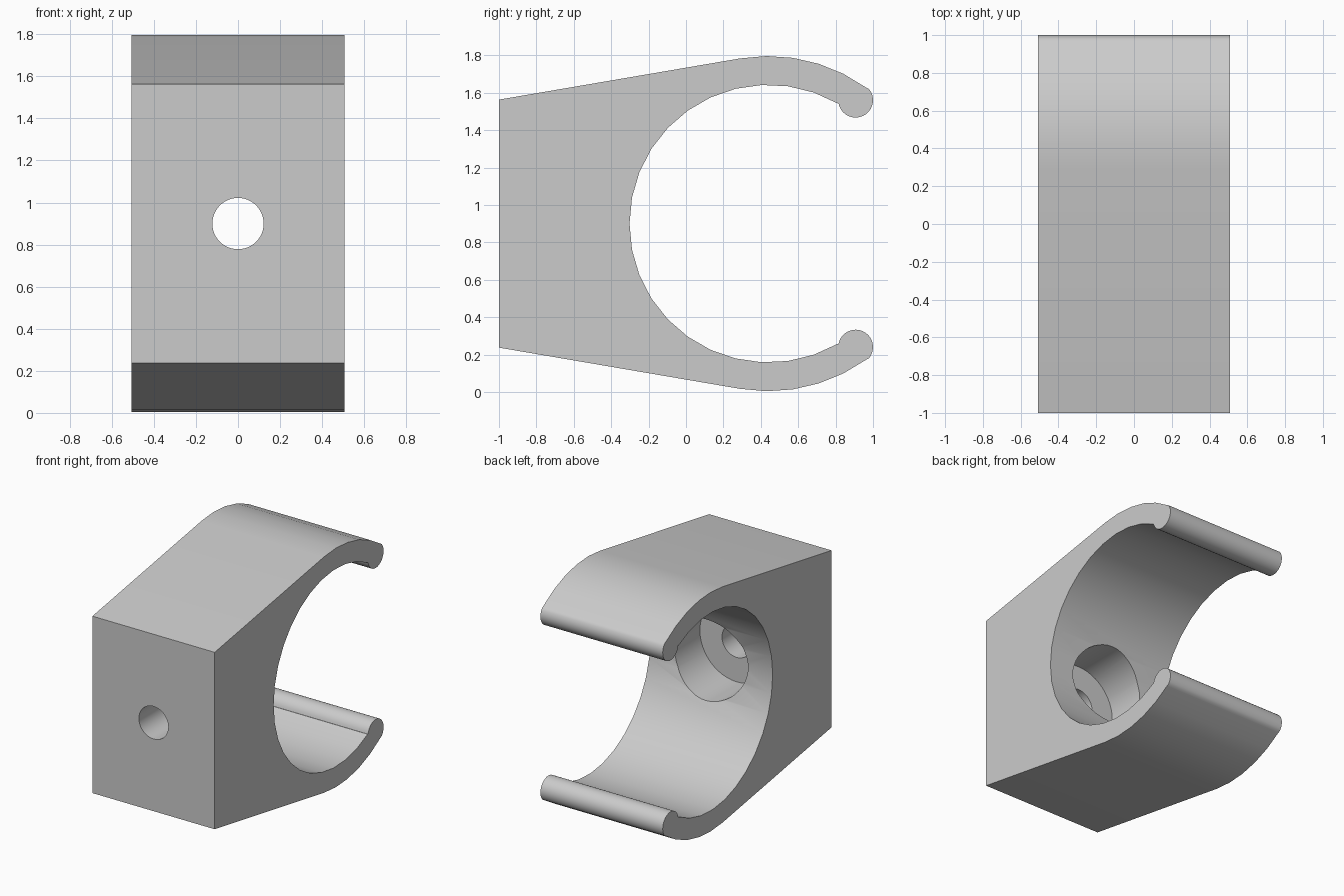
import bpy, bmesh, math

if "Cube" in bpy.data.objects:
    bpy.data.objects.remove(bpy.data.objects["Cube"])

CY, CZ = 0.44, 0.90          # centre of the gripped tube
R_IN, R_OUT = 0.742, 0.896   # inner and outer arm radii
HALF_W = 0.507               # half width of the clip

grey = bpy.data.materials.new("light_grey")
grey.diffuse_color = (0.6, 0.6, 0.6, 1)
grey.use_nodes = True
grey.node_tree.nodes["Principled BSDF"].inputs["Base Color"].default_value = grey.diffuse_color


def arc(cy, cz, r, a0, a1, n):
    """Points on an arc, angles in degrees, as (y, z)."""
    angles = [math.radians(a0 + (a1 - a0) * i / n) for i in range(n + 1)]
    return [(cy + r * math.cos(a), cz + r * math.sin(a)) for a in angles]


def cutter(name, radius, y0, y1):
    """Hidden cylinder along y."""
    bpy.ops.mesh.primitive_cylinder_add(
        vertices=48, radius=radius, depth=y1 - y0,
        location=(0, (y0 + y1) / 2, CZ), rotation=(math.pi / 2, 0, 0))
    ob = bpy.context.object
    ob.name = name
    ob.hide_render = True
    ob.hide_set(True)
    ob.data.materials.append(grey)
    return ob


# Upper half of the side profile: back plate, sloped top, arm, rounded tip, bore
upper = [(-1.0, 1.563)]
upper += arc(CY, CZ, R_OUT, 99.65, 54.4, 5)
upper += arc(0.907, 1.56, 0.093, 40, -170, 18)
upper += arc(CY, CZ, R_IN, 60, 180, 11)
# Mirror it about the tube centre; the point on the axis is shared
lower = [(y, 2 * CZ - z) for y, z in reversed(upper[:-1])]

bm = bmesh.new()
face = bm.faces.new([bm.verts.new((-HALF_W, y, z)) for y, z in upper + lower])
ext = bmesh.ops.extrude_face_region(bm, geom=[face])
bmesh.ops.translate(bm, vec=(2 * HALF_W, 0, 0),
                    verts=[v for v in ext["geom"] if isinstance(v, bmesh.types.BMVert)])
bmesh.ops.recalc_face_normals(bm, faces=bm.faces[:])
mesh = bpy.data.meshes.new("pipe_clip")
bm.to_mesh(mesh)
bm.free()
clip = bpy.data.objects.new("pipe_clip", mesh)
bpy.context.collection.objects.link(clip)
mesh.materials.append(grey)

# Screw hole and the wider recess for the screw head
cutters = [cutter("screw_hole_cutter", 0.122, -1.2, -0.4),
           cutter("screw_head_cutter", 0.305, -0.6, 0.3)]
bpy.ops.object.select_all(action="DESELECT")
clip.select_set(True)
bpy.context.view_layer.objects.active = clip
for c in cutters:
    mod = clip.modifiers.new(c.name, "BOOLEAN")
    mod.operation = "DIFFERENCE"
    mod.solver = "EXACT"
    mod.object = c
    bpy.ops.object.modifier_apply(modifier=mod.name)
for c in cutters:
    bpy.data.objects.remove(c, do_unlink=True)

# Smooth the curved walls, keep the rims sharp
bpy.ops.object.shade_smooth_by_angle(angle=math.radians(30))
